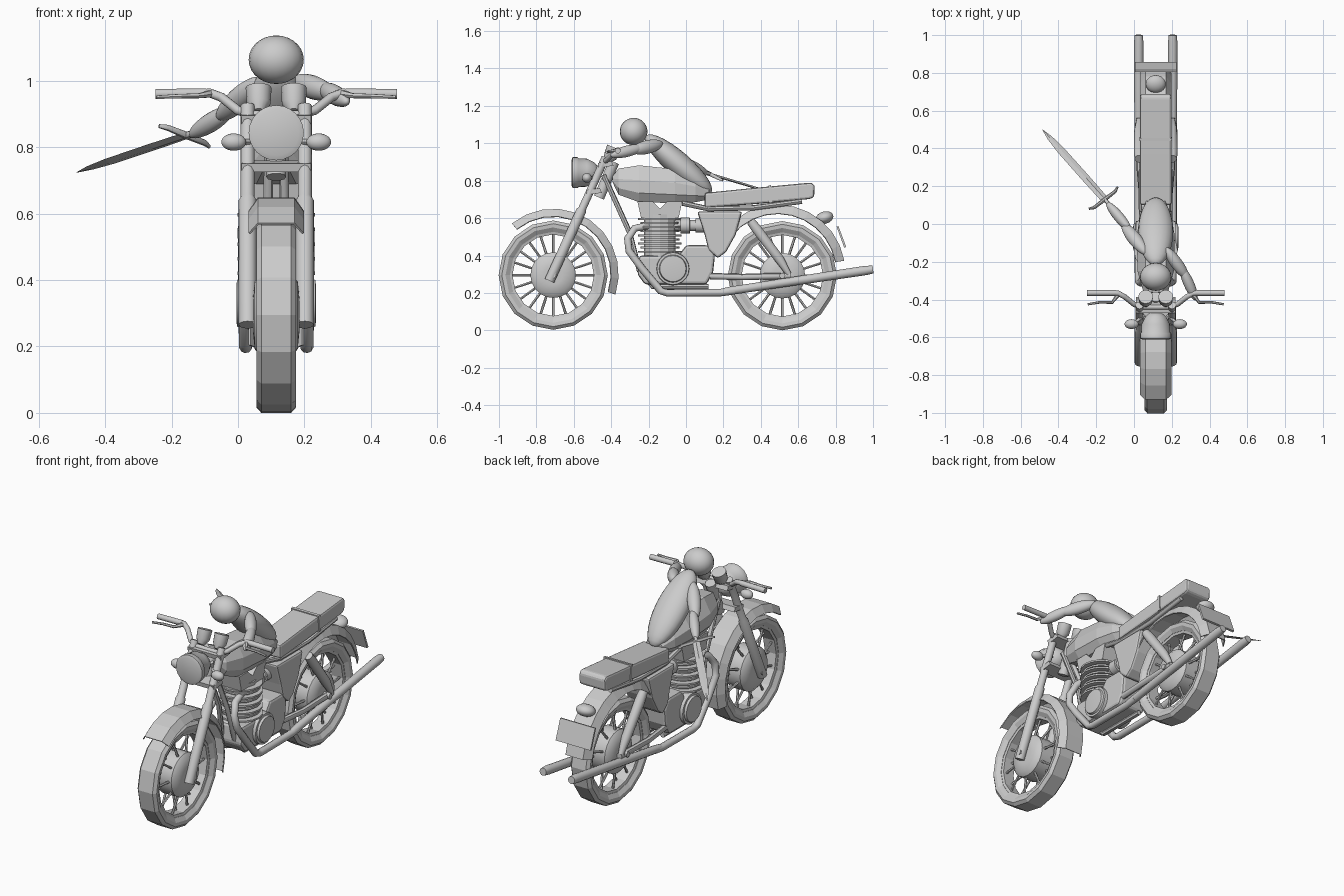
import bpy, bmesh
from math import cos, sin, pi, radians
from mathutils import Vector as V, Matrix

if "Cube" in bpy.data.objects:
    bpy.data.objects.remove(bpy.data.objects["Cube"])

CX = 0.115          # centre plane of the bike; everything is built around x=0 then shifted


def finish(name, bm, mirror=False, smooth=None, bevel=0, solid=0):
    bmesh.ops.recalc_face_normals(bm, faces=bm.faces)
    me = bpy.data.meshes.new(name)
    bm.to_mesh(me)
    bm.free()
    ob = bpy.data.objects.new(name, me)
    bpy.context.collection.objects.link(ob)
    ob.location.x = CX
    if smooth:
        bpy.ops.object.select_all(action='DESELECT')
        ob.select_set(True)
        bpy.context.view_layer.objects.active = ob
        bpy.ops.object.shade_smooth_by_angle(angle=radians(smooth))
    if bevel:
        m = ob.modifiers.new("bevel", 'BEVEL')
        m.width, m.segments = bevel, 2
    if solid:
        ob.modifiers.new("solid", 'SOLIDIFY').thickness = solid
    if mirror:
        ob.modifiers.new("mirror", 'MIRROR')
    return ob


def loft(bm, rings, ring_closed=True, path_closed=False, caps=True):
    vs = [[bm.verts.new(p) for p in r] for r in rings]
    n = len(vs[0])
    for i in range(len(vs) if path_closed else len(vs) - 1):
        a, b = vs[i], vs[(i + 1) % len(vs)]
        for j in range(n if ring_closed else n - 1):
            k = (j + 1) % n
            bm.faces.new((a[j], a[k], b[k], b[j]))
    if caps and not path_closed:
        bm.faces.new(vs[0])
        bm.faces.new(vs[-1])


def add_tube(bm, pts, r, sides=10):
    pts = [V(p) for p in pts]
    rs = r if isinstance(r, (list, tuple)) else [r] * len(pts)
    rings, q, last = [], None, None
    for i, p in enumerate(pts):
        t = (pts[min(i + 1, len(pts) - 1)] - pts[max(i - 1, 0)]).normalized()
        q = last.rotation_difference(t) @ q if q else t.to_track_quat('Z', 'Y')
        last = t
        rings.append([p + q @ V((rs[i] * cos(2 * pi * k / sides), rs[i] * sin(2 * pi * k / sides), 0))
                      for k in range(sides)])
    loft(bm, rings)


def tube(name, pts, r, sides=10, mirror=False):
    bm = bmesh.new()
    add_tube(bm, pts, r, sides)
    return finish(name, bm, mirror, 45)


def slab(name, prof, x0, x1, mirror=False, bevel=0):
    bm = bmesh.new()
    loft(bm, [[V((x, y, z)) for y, z in prof] for x in (x0, x1)])
    return finish(name, bm, mirror, bevel=bevel)


def sweep(name, prof, cy, cz, a0, a1, n, closed=False, solid=0):
    bm = bmesh.new()
    rings = []
    for i in range(n):
        a = radians(a0 + (a1 - a0) * i / (n if closed else n - 1))
        rings.append([V((x, cy + r * cos(a), cz + r * sin(a))) for r, x in prof])
    loft(bm, rings, closed, closed, False)
    return finish(name, bm, solid=solid)


def ellipsoid(name, a, b, rx, ry, mirror=False):
    a, b = V(a), V(b)
    z = (b - a).normalized()
    x = (V((1, 0, 0)) - z * z.x).normalized() if abs(z.x) < .99 else V((0, 1, 0))
    y = z.cross(x)
    m = Matrix((x * rx, y * ry, z * (b - a).length / 2)).transposed().to_4x4()
    m.translation = (a + b) / 2
    bm = bmesh.new()
    bmesh.ops.create_uvsphere(bm, u_segments=20, v_segments=14, radius=1, matrix=m)
    return finish(name, bm, mirror, 60)


# wheels
TYRE = [(.232, -.042), (.255, -.058), (.275, -.06), (.292, -.045),
        (.292, .045), (.275, .06), (.255, .058), (.232, .042)]
RIM = [(.218, -.036), (.24, -.042), (.24, .042), (.218, .036)]
for tag, cy, cz in (("front", -.71, .295), ("rear", .515, .292)):
    sweep(tag + "_tyre", TYRE, cy, cz, 0, 360, 16, True)
    sweep(tag + "_rim", RIM, cy, cz, 0, 360, 16, True)
    tube(tag + "_hub", [(x, cy, cz) for x in (-.07, -.065, -.045, .045, .065, .07)],
         [.05, .1, .122, .122, .1, .05], 20)
    tube(tag + "_axle", [(-.11, cy, cz), (.11, cy, cz)], .016)
    bm = bmesh.new()
    for i in range(20):
        a, s = 2 * pi * i / 20, .03 * (-1) ** i
        add_tube(bm, [(s, cy + .1 * cos(a), cz + .1 * sin(a)),
                      (s * .4, cy + .225 * cos(a), cz + .225 * sin(a))], .007, 6)
    finish(tag + "_spokes", bm)

# mudguards, number plate and tail light
sweep("front_mudguard", [(.31, -.083), (.35, -.055), (.35, .055), (.31, .083)],
      -.71, .30, 129, -18, 11, solid=.006)
sweep("rear_mudguard", [(.315, -.083), (.362, -.055), (.362, .055), (.315, .083)],
      .49, .31, 142, 10, 11, solid=.006)
slab("number_plate", [(.805, .555), (.815, .557), (.857, .445), (.846, .442)], -.11, .11)
ellipsoid("tail_light", (0, .695, .59), (0, .787, .615), .053, .033)

# front fork
tube("fork_leg", [(.086, -.73, .265), (.086, -.56, .64), (.086, -.555, .65), (.086, -.43, .925)],
     [.027, .027, .021, .021], 12, True)
for z, y in ((.74, -.5), (.885, -.437)):
    slab("fork_clamp", [(y - .03, z - .015), (y + .05, z - .005), (y + .04, z + .02), (y - .035, z + .01)],
         -.105, .105)
tube("steering_head", [(0, -.465, .71), (0, -.385, .9)], .03)

# headlight and indicators
tube("headlight", [(0, y, .843) for y in (-.612, -.606, -.58, -.574, -.53, -.49, -.465)],
     [.068, .083, .083, .077, .075, .055, .025], 24)
ellipsoid("indicator", (.091, -.53, .815), (.165, -.53, .815), .026, .026, True)
tube("indicator_stem", [(.06, -.48, .815), (.12, -.53, .815)], .009, 8, True)

# handlebar, grips, levers, gauges
half = [(.24, -.365, .96), (.20, -.366, .963), (.165, -.385, .95), (.115, -.425, .91),
        (.07, -.44, .897), (0, -.44, .895)]
tube("handlebar", half + [(-x, y, z) for x, y, z in half[-2::-1]], .014)
tube("grip", [(.21, -.365, .962), (.363, -.365, .96)], .0155, 10, True)
tube("lever", [(.20, -.375, .96), (.23, -.415, .955), (.30, -.415, .953), (.36, -.425, .95)],
     [.012, .008, .007, .006], 6, True)
tube("gauge", [(.053, -.425, .905), (.053, -.405, .93), (.053, -.385, .978)], [.018, .036, .039], 16, True)

# fuel tank
bm = bmesh.new()
rings = []
for y, b, t, w in ((-.392, .79, .825, .035), (-.36, .725, .865, .065), (-.25, .685, .882, .096),
                   (-.06, .68, .862, .10), (.05, .685, .825, .082), (.122, .70, .77, .05)):
    h = t - b
    half = [(w * .65, b), (w, b + .25 * h), (w, b + .6 * h), (w * .55, t)]
    rings.append([V((x, y, z)) for x, z in half + [(-x, z) for x, z in half[::-1]]])
loft(bm, rings)
finish("fuel_tank", bm)

# seat with strap
slab("seat", [(.10, .655), (.10, .735), (.37, .762), (.67, .79), (.688, .775), (.685, .712), (.66, .702),
              (.37, .675)], -.083, .083, bevel=.014)
slab("seat_strap", [(.445, .68), (.44, .774), (.455, .776), (.46, .682)], -.087, .087)

# frame
tube("down_tube", [(.022, -.44, .83), (.026, -.30, .52), (.04, -.25, .32), (.05, -.18, .235),
                   (.05, .12, .235)], .014, 8, True)
tube("seat_rail", [(.06, -.02, .68), (.065, .12, .65), (.07, .36, .655), (.07, .62, .69)], .014, 8, True)
tube("swing_arm", [(.07, .13, .29), (.085, .30, .285), (.085, .56, .292)], .017, 8, True)
tube("rear_shock", [(.088, .345, .585), (.088, .375, .545), (.088, .50, .38), (.088, .55, .30)],
     [.024, .028, .026, .015], 10, True)

# side covers and intake
slab("side_cover", [(.06, .635), (.30, .635), (.265, .51), (.215, .42), (.17, .385), (.12, .43), (.10, .51)],
     -.09, .09, bevel=.012)
tube("carburettor", [(0, y, .56) for y in (-.08, -.03, -.03 + .001, .02, .021, .05, .051, .12)],
     [.03, .03, .042, .042, .03, .03, .038, .038], 12)

# engine
slab("crankcase", [(-.25, .40), (-.04, .40), (.0, .455), (.12, .455), (.155, .40), (.145, .31), (.11, .245),
                   (-.22, .245), (-.26, .30)], -.088, .088, bevel=.015)
tube("crank_cover", [(x, -.07, .33) for x in (.07, .105, .106, .118, .12)], [.09, .086, .074, .07, .05], 20, True)
bm = bmesh.new()
add_tube(bm, [(0, -.14, .38), (0, -.14, .62)], .085, 12)
for i in range(9):
    z = .415 + i * .022
    add_tube(bm, [(0, -.14, z), (0, -.14, z + .01)], .116 - .012 * (i % 2), 16)
finish("cylinder_fins", bm)
slab("cylinder_head", [(-.24, .60), (-.04, .60), (-.02, .69), (-.10, .69), (-.14, .65), (-.18, .69),
                       (-.26, .69)], -.075, .075)

# exhausts
tube("exhaust_pipe", [(.045, -.2, .56), (.06, -.275, .545), (.08, -.312, .49), (.09, -.305, .425),
                      (.092, -.235, .33), (.092, -.135, .21), (.092, -.10, .2), (.092, .19, .202),
                      (.092, .26, .212)], .02, 10, True)
tube("silencer", [(.09, .19, .205), (.09, .24, .212), (.09, .96, .32), (.09, 1.0, .325)],
     [.018, .022, .025, .021], 12, True)

# rider
ellipsoid("head", (0, -.28, .99), (0, -.28, 1.136), .083, .074)
ellipsoid("torso", (0, -.215, 1.04), (0, .135, .735), .093, .066)
ellipsoid("right_upper_arm", (.05, -.125, 1.0), (.17, -.29, .96), .032, .036)
ellipsoid("right_forearm", (.135, -.225, .98), (.215, -.405, .935), .028, .03)
ellipsoid("left_upper_arm", (-.045, -.16, 1.005), (-.175, .0, .885), .036, .034)
ellipsoid("left_forearm", (-.13, -.04, .915), (-.26, .115, .835), .027, .03)

# sword: blade along u, crossguard along w
hilt, tip = V((-.27, .13, .835)), V((-.60, .50, .724))
u = (tip - hilt).normalized()
w = V((.155, .11, -.06))
w = (w - u * w.dot(u)).normalized()
n = u.cross(w)
L = (tip - hilt).length
bm = bmesh.new()
loft(bm, [[hilt + u * L * f + w * (s * c) + n * (t * d) for s, d in ((1, 0), (0, 1), (-1, 0), (0, -1))]
          for f, c, t in ((0, .02, .007), (.3, .022, .007), (.7, .021, .006), (.88, .014, .004),
                          (1, .001, .001))])
finish("sword_blade", bm)
tube("sword_guard", [hilt + w * f + u * k for f, k in ((-.1, .012), (-.075, 0), (0, 0), (.075, 0), (.1, .012))],
     [.006, .009, .011, .009, .006], 8)
tube("sword_handle", [hilt - u * .10, hilt - u * .085, hilt], [.014, .011, .011], 8)
